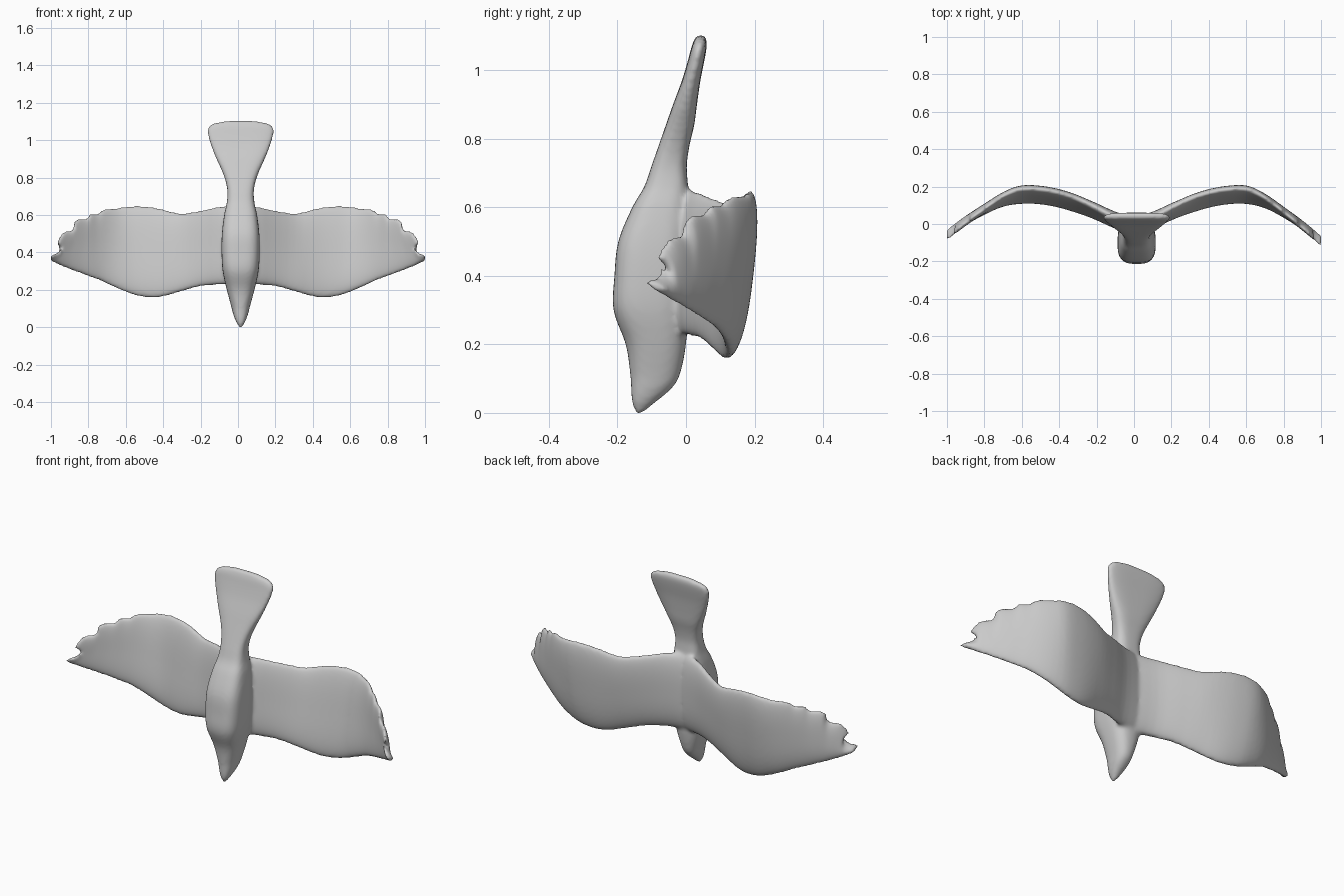
import bpy, bmesh, math

if "Cube" in bpy.data.objects:
    bpy.data.objects.remove(bpy.data.objects["Cube"])


def catmull(rows, steps):
    """Smoothly resample a list of equal-length tuples."""
    out = []
    for i in range(len(rows) - 1):
        p0, p1, p2, p3 = (rows[max(0, min(len(rows) - 1, i + k))] for k in (-1, 0, 1, 2))
        for s in range(steps):
            t = s / steps
            out.append(tuple(
                b + 0.5 * t * (c - a + t * (2 * a - 5 * b + 4 * c - d + t * (3 * (b - c) + d - a)))
                for a, b, c, d in zip(p0, p1, p2, p3)))
    return out + [rows[-1]]


def lerp_table(table, x):
    for (x0, y0), (x1, y1) in zip(table, table[1:]):
        if x <= x1:
            return y0 + (y1 - y0) * (x - x0) / (x1 - x0)
    return table[-1][1]


def loft(bm, rings):
    """Skin a list of closed rings and cap both ends."""
    loops = [[bm.verts.new(p) for p in r] for r in rings]
    n = len(loops[0])
    for a, b in zip(loops, loops[1:]):
        for i in range(n):
            j = (i + 1) % n
            bm.faces.new((a[i], a[j], b[j], b[i]))
    bm.faces.new(loops[0][::-1])
    bm.faces.new(loops[-1])


# Head, body and tail: z, belly y, back y, half width
BODY = [(-0.003, -.146, -.130, .006), (.03, -.158, -.090, .025), (.07, -.161, -.043, .040),
        (.11, -.163, -.018, .050), (.20, -.176, .000, .074), (.30, -.212, .004, .096),
        (.40, -.209, .006, .102), (.50, -.198, .006, .100), (.60, -.157, .006, .088),
        (.66, -.122, .006, .075), (.72, -.101, .002, .070), (.78, -.080, .010, .080),
        (.84, -.059, .024, .102), (.90, -.038, .032, .130), (.97, -.012, .042, .158),
        (1.03, .006, .054, .176), (1.065, .015, .060, .175), (1.085, .022, .061, .154),
        (1.096, .027, .058, .110), (1.103, .032, .053, .060)]


def body_rings():
    rings = []
    for z, y0, y1, w in catmull(BODY, 4):
        e = 2 / (2.3 + .9 * max(0, min(1, (z - .1) / .3)))
        ring = []
        for k in range(40):
            a = 2 * math.pi * k / 40
            c, s = math.cos(a), math.sin(a)
            ring.append((.014 + w * math.copysign(abs(c) ** e, c),
                         (y0 + y1) / 2 + (y1 - y0) / 2 * math.copysign(abs(s) ** e, s), z))
        rings.append(ring)
    return rings


# Wing outline: leading x, z and trailing x, z, with ragged feather tips
WING = [(0, .225, 0, .655), (.1, .226, .1, .645), (.2, .218, .2, .625), (.3, .191, .31, .610),
        (.4, .163, .41, .634), (.47, .158, .50, .648), (.55, .170, .58, .647),
        (.65, .208, .66, .637), (.73, .245, .72, .630), (.77, .260, .75, .608),
        (.81, .275, .79, .607), (.84, .286, .81, .582), (.88, .300, .87, .575),
        (.91, .313, .885, .520), (.93, .320, .935, .508), (.955, .332, .966, .452),
        (.97, .340, .937, .425), (.985, .346, .964, .400), (1.003, .360, 1.0, .384)]
# Height of the wing arch along the span
ARCH = catmull([(0, -.01), (.1, .020), (.2, .066), (.3, .107), (.4, .138), (.5, .156),
                (.6, .158), (.7, .128), (.8, .070), (.9, .002), (1.01, -.085)], 6)


def wing_rings(side):
    rings, n = [], 20
    for lx, lz, tx, tz in catmull(WING, 3):
        ring = []
        for k in range(2 * n):
            face = 1 if k < n else -1
            u = .5 - .5 * math.cos(math.pi * k / n)       # 0 leading, 1 trailing
            x, z = lx + (tx - lx) * u, lz + (tz - lz) * u
            tilt = .060 * min(1, (lx + .08) / .4) * min(1, (.85 - lx) / .25)
            thick = (.038 - .006 * u) * (1 - .38 * max(0, (lx - .6) / .4))
            thick += .010 * max(0, 1 - lx / .25)          # thicker at the shoulder
            y = lerp_table(ARCH, x) + tilt * (u - .5) + .004 * (4 * u * (1 - u) - .4)
            y -= side * .012 * max(0, (x - .6) / .3)      # right tip droops a little more
            y += face * thick * max(0, 1 - abs(2 * u - 1) ** 3) ** .5
            ring.append((side * x, y, z))
        rings.append(ring)
    return rings


# Skin the parts, then fuse them into one softly blended sculpt
bm = bmesh.new()
loft(bm, body_rings())
for side in (1, -1):
    part = bmesh.new()
    loft(part, wing_rings(side))
    bmesh.ops.recalc_face_normals(part, faces=part.faces)
    tmp = bpy.data.meshes.new("wing_part")
    part.to_mesh(tmp)
    part.free()
    bm.from_mesh(tmp)
    bpy.data.meshes.remove(tmp)
bmesh.ops.recalc_face_normals(bm, faces=bm.faces)
mesh = bpy.data.meshes.new("flying_bird")
bm.to_mesh(mesh)
bm.free()
bird = bpy.data.objects.new("flying_bird", mesh)
bpy.context.collection.objects.link(bird)

remesh = bird.modifiers.new("fuse", 'REMESH')
remesh.mode = 'VOXEL'
remesh.voxel_size = .009
remesh.use_smooth_shade = True
smooth = bird.modifiers.new("soften", 'SMOOTH')
smooth.factor = .5
smooth.iterations = 8
